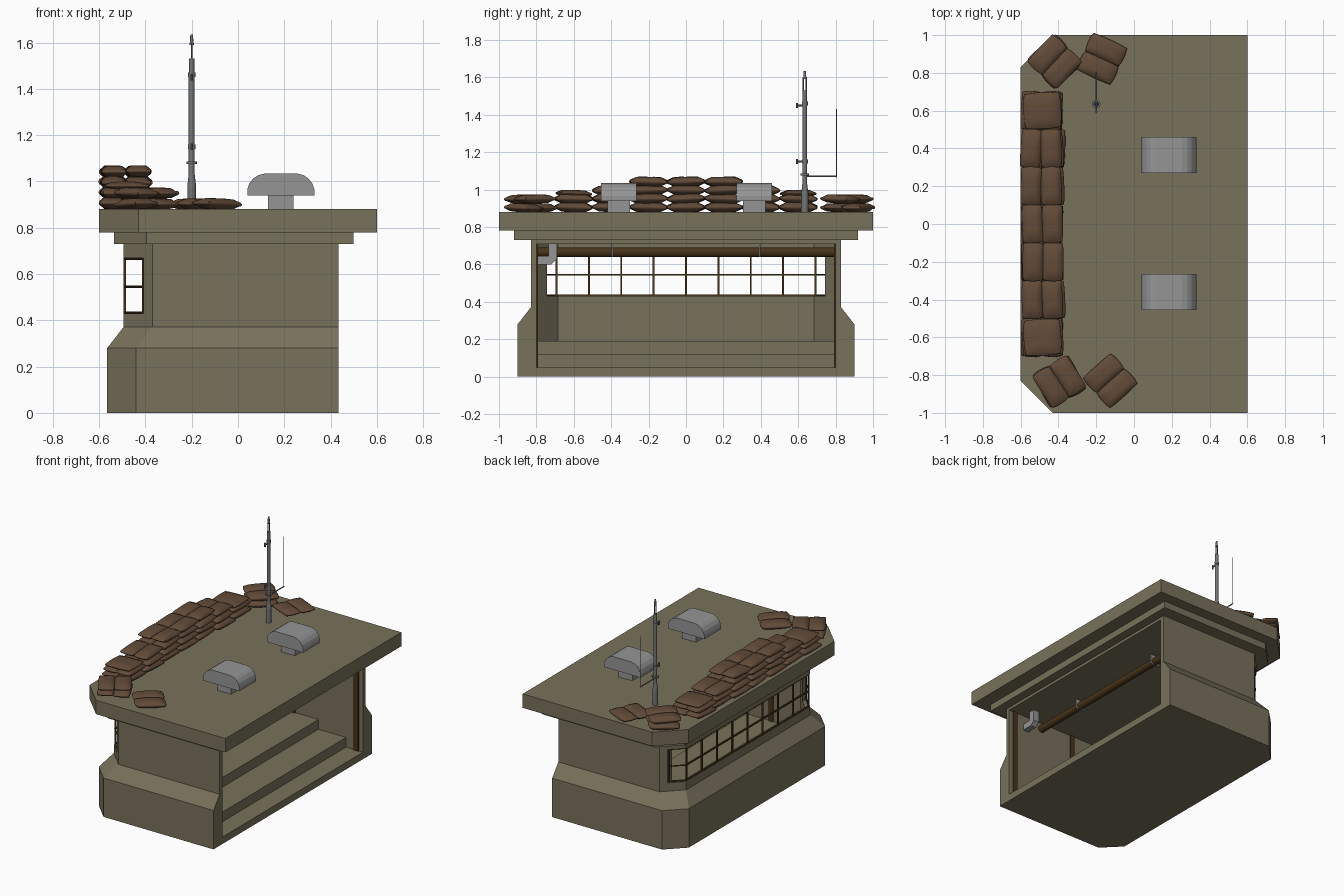
import bpy, bmesh, math, random
from mathutils import Vector, Matrix

if "Cube" in bpy.data.objects:
    bpy.data.objects.remove(bpy.data.objects["Cube"])

random.seed(4)


def material(name, rgb):
    m = bpy.data.materials.new(name)
    m.diffuse_color = (*rgb, 1)
    m.use_nodes = True
    m.node_tree.nodes["Principled BSDF"].inputs["Base Color"].default_value = m.diffuse_color
    return m


CONCRETE = material("olive concrete", (0.19, 0.165, 0.105))
BURLAP = material("brown burlap", (0.122, 0.07, 0.04))
GALV = material("light grey metal", (0.30, 0.30, 0.30))
STEEL = material("mid grey steel", (0.17, 0.175, 0.18))
RUST = material("dark rust metal", (0.065, 0.033, 0.010))


def finish(name, bm, mat, smooth=False):
    bmesh.ops.recalc_face_normals(bm, faces=bm.faces)
    me = bpy.data.meshes.new(name)
    bm.to_mesh(me)
    bm.free()
    me.materials.append(mat)
    ob = bpy.data.objects.new(name, me)
    bpy.context.collection.objects.link(ob)
    if smooth:
        bpy.ops.object.select_all(action='DESELECT')
        ob.select_set(True)
        bpy.context.view_layer.objects.active = ob
        bpy.ops.object.shade_smooth_by_angle(angle=math.radians(40))
    return ob


def loft(name, rings, mat):
    """Skin a stack of equal-length closed rings and cap both ends."""
    bm = bmesh.new()
    vs = [[bm.verts.new(p) for p in r] for r in rings]
    n = len(vs[0])
    for a, b in zip(vs, vs[1:]):
        for i in range(n):
            j = (i + 1) % n
            bm.faces.new((a[i], a[j], b[j], b[i]))
    bm.faces.new(vs[0])
    bm.faces.new(vs[-1])
    return finish(name, bm, mat)


def plan(x0, x1, y, c, z):
    """Rectangle with the two -x corners cut by c."""
    return [(x1, -y, z), (x1, y, z), (x0 + c, y, z),
            (x0, y - c, z), (x0, -y + c, z), (x0 + c, -y, z)]


def box(name, x, y, z, mat):
    bm = bmesh.new()
    bmesh.ops.create_cube(bm, size=1)
    for v in bm.verts:
        v.co = [lo + (hi - lo) * (c + 0.5) for c, (lo, hi) in zip(v.co, (x, y, z))]
    return finish(name, bm, mat)


def rod(name, a, b, r, mat, r2=None, seg=12):
    a, b = Vector(a), Vector(b)
    bm = bmesh.new()
    mtx = Matrix.Translation((a + b) / 2) @ (b - a).to_track_quat('Z', 'Y').to_matrix().to_4x4()
    bmesh.ops.create_cone(bm, cap_ends=True, segments=seg, radius1=r,
                          radius2=r if r2 is None else r2, depth=(b - a).length, matrix=mtx)
    return finish(name, bm, mat, True)


def cut(ob, cutter):
    m = ob.modifiers.new("cut", 'BOOLEAN')
    m.operation, m.solver, m.object = 'DIFFERENCE', 'EXACT', cutter
    bpy.context.view_layer.objects.active = ob
    bpy.ops.object.modifier_apply(modifier=m.name)
    bpy.data.objects.remove(cutter)


# Body shell: flared base, hollow room open at +x, wraparound window band
body = loft("body", [plan(-0.565, 0.435, 0.9, 0.125, 0), plan(-0.565, 0.435, 0.9, 0.125, 0.28),
                     plan(-0.495, 0.435, 0.83, 0.125, 0.37), plan(-0.495, 0.435, 0.83, 0.125, 0.73)], CONCRETE)
cut(body, loft("room_cutter", [plan(-0.465, 0.6, 0.8, 0.115, z) for z in (0.05, 0.71)], CONCRETE))
cut(body, box("window_cutter", (-0.7, -0.408), (-0.95, 0.95), (0.43, 0.67), CONCRETE))

# Interior steps up to the firing platform
for i, (x, z) in enumerate(((0.30, 0.12), (0.08, 0.19))):
    loft(f"step_{i}", [plan(-0.47, x, 0.803, 0.115, h) for h in (0.04, z)], CONCRETE)

# Roof slabs
loft("roof_lower_slab", [plan(-0.535, 0.5, 0.92, 0.14, z) for z in (0.73, 0.78)], CONCRETE)
loft("roof_slab", [plan(-0.6, 0.6, 1.0, 0.17, z) for z in (0.78, 0.88)], CONCRETE)

# Window bars
W = 0.005
for i in range(9):
    y = (i - 4) * 0.173
    box(f"window_bar_{i}", (-0.494, -0.484), (y - W, y + W), (0.43, 0.67), RUST)
for z in (0.434, 0.545, 0.666):
    box("window_rail", (-0.494, -0.484), (-0.70, 0.70), (z - W, z + W), RUST)
    for s in (-1, 1):
        rod("corner_rail", (-0.489, s * 0.70, z), (-0.41, s * 0.778, z), W, RUST, seg=4)
for s in (-1, 1):
    box("window_end_bar", (-0.415, -0.405), (s * 0.778 - W, s * 0.778 + W), (0.43, 0.67), RUST)

# Wall posts, ceiling pipe with hangers, elbow duct
for s in (-1, 1):
    for x in (0.385, -0.12):
        box("wall_post", (x - 0.018, x + 0.018), (s * 0.797 - 0.006, s * 0.797 + 0.006), (0.05, 0.71), RUST)
    box("pipe_hanger", (0.115, 0.185), (s * 0.395 - 0.004, s * 0.395 + 0.004), (0.64, 0.71), GALV)
rod("ceiling_pipe", (0.15, -0.8, 0.665), (0.15, 0.8, 0.665), 0.026, RUST, seg=16)
profile = [(-0.8, 0.60), (-0.72, 0.60), (-0.69, 0.63), (-0.69, 0.71), (-0.735, 0.71), (-0.735, 0.645), (-0.8, 0.645)]
loft("elbow_duct", [[(x, y, z) for y, z in profile] for x in (0.265, 0.31)], GALV)

# Roof vents: stem with a domed cap
right = [(0.145, 0.94), (0.145, 0.965), (0.137, 0.99), (0.12, 1.012), (0.098, 1.027), (0.07, 1.034)]
cap = right + [(-x, z) for x, z in reversed(right)]
for yc in (-0.36, 0.365):
    loft("vent_cap", [[(0.185 + x, y, z) for x, z in cap] for y in (yc - 0.095, yc + 0.095)], GALV)
    box("vent_stem", (0.13, 0.24), (yc - 0.06, yc + 0.06), (0.88, 0.942), GALV)

# Antenna mast as stacked rods
AX, AY = -0.2, 0.635
for z0, z1, r0, r1 in ((0.88, 0.98, 0.019, 0.019), (0.98, 1.03, 0.019, 0.013), (1.03, 1.45, 0.013, 0.013),
                       (1.45, 1.47, 0.016, 0.016), (1.47, 1.53, 0.012, 0.012), (1.59, 1.61, 0.010, 0.007),
                       (1.61, 1.635, 0.007, 0.006), (1.075, 1.085, 0.023, 0.023), (1.14, 1.16, 0.016, 0.016)):
    rod("mast_section", (AX, AY, z0), (AX, AY, z1), r0, STEEL, r1)
for s in (-1, 1):
    rod("mast_fork", (AX, AY + s * 0.008, 1.52), (AX, AY + s * 0.008, 1.6), 0.003, STEEL, seg=6)
for z in (1.15, 1.45):
    rod("mast_clamp", (AX, AY, z), (AX, AY - 0.045, z), 0.005, STEEL, seg=8)
    rod("clamp_pin", (AX, AY - 0.042, z - 0.014), (AX, AY - 0.042, z + 0.014), 0.006, STEEL, seg=8)
rod("whip_arm", (AX, AY, 1.07), (AX, 0.807, 1.07), 0.004, STEEL, seg=8)
rod("whip", (AX, 0.805, 1.065), (AX, 0.805, 1.43), 0.0025, STEEL, seg=6)


# Sandbags: pillow-shaped cushions
def bag(x, y, z, angle, w=0.112, l=0.208, h=0.052):
    bm = bmesh.new()
    bmesh.ops.create_cube(bm, size=2)
    bmesh.ops.subdivide_edges(bm, edges=bm.edges, cuts=5, use_grid_fill=True)
    for v in bm.verts:
        u, t, k = v.co
        puff = 0.35 + 0.65 * math.sqrt(max(0, (1 - u ** 4) * (1 - t ** 4)))
        side = 1 - 0.07 * k * k
        corner = 1 - 0.07 * u * u * t * t
        v.co = (u * w / 2 * side * corner, t * l / 2 * side * corner, k * h / 2 * puff)
    tilt = Matrix.Rotation(random.uniform(-0.04, 0.04), 4, 'X')
    bm.transform(Matrix.Translation((x, y, z)) @ Matrix.Rotation(math.radians(angle), 4, 'Z') @ tilt)
    finish("sandbag", bm, BURLAP, True)


# Stepped wall of bags along the -x edge
for col, layers in zip(range(-3, 4), (2, 3, 4, 4, 4, 3, 2)):
    for k in range(layers):
        shift = random.uniform(-0.01, 0.01)
        for s in (-1, 1):
            bag(-0.482 + shift + s * 0.053, col * 0.2, 0.906 + k * 0.0455, random.uniform(-4, 4))
for s in (-1, 1):
    bag(-0.485, s * 0.6, 0.978, 3, w=0.2, l=0.195, h=0.04)

# Loose bag pairs at the corners: centre, direction of the long side, layers
for x, y, deg, layers in ((-0.42, 0.86, 42, 2), (-0.17, 0.875, -25, 1),
                          (-0.395, -0.835, -62, 2), (-0.125, -0.83, 42, 1)):
    for k in range(layers):
        a = math.radians(deg + k * 5)
        for s in (-1, 1):
            bag(x - math.sin(a) * s * 0.054, y + math.cos(a) * s * 0.054,
                0.903 + k * 0.047, deg + k * 5 - 90, h=0.047)
